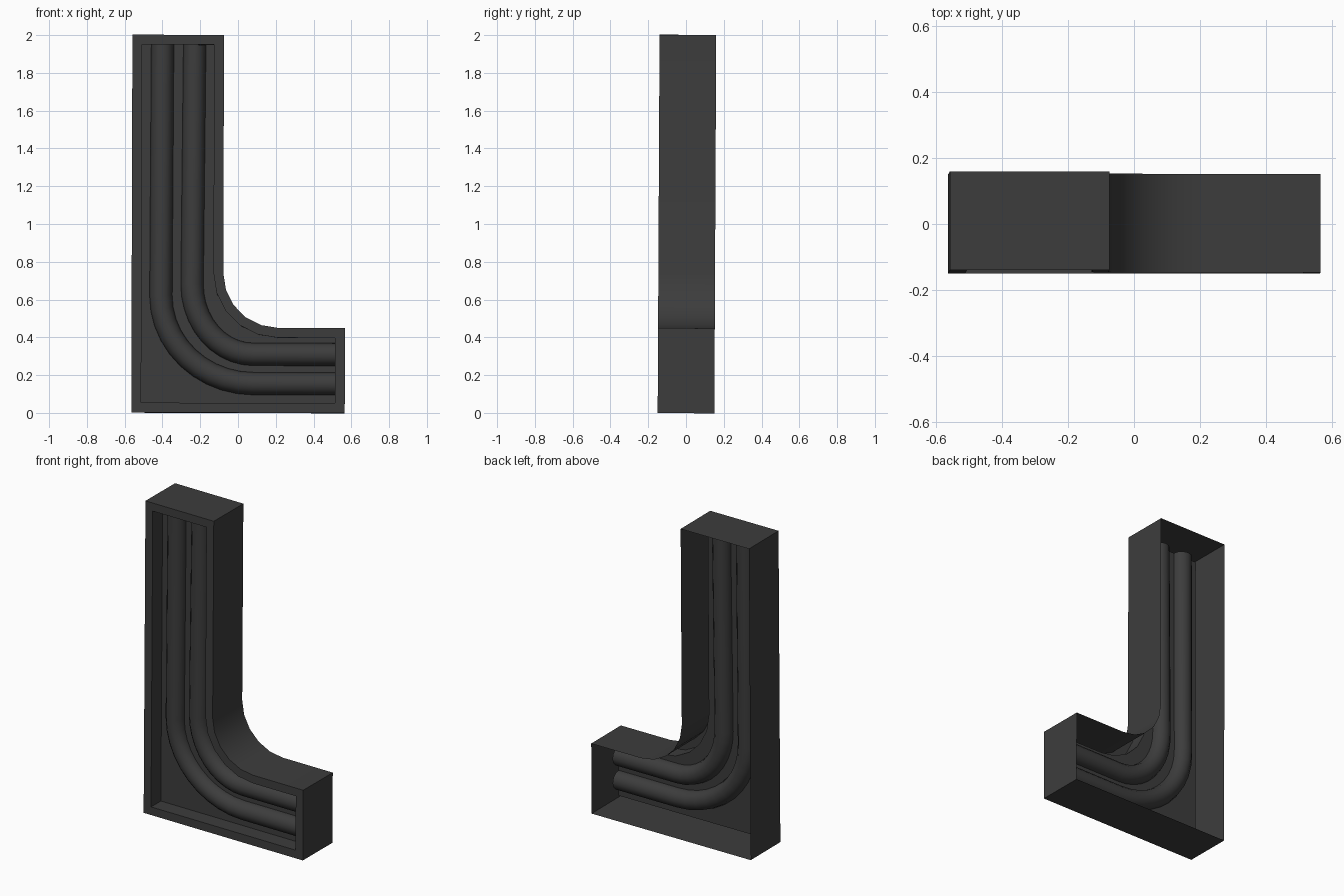
import bpy
import bmesh
import math
from mathutils import Matrix

cube = bpy.data.objects.get("Cube")
if cube:
    bpy.data.objects.remove(cube, do_unlink=True)

FRONT, BACK, PANEL = -0.15, 0.15, -0.05
RIM = 0.052
TILT = Matrix.Rotation(-0.005, 4, "X") @ Matrix.Rotation(0.003, 4, "Y")

grey = bpy.data.materials.new("dark grey")
grey.use_nodes = True
colour = (0.046, 0.046, 0.046, 1)
grey.diffuse_color = colour
grey.node_tree.nodes["Principled BSDF"].inputs["Base Color"].default_value = colour


def arc(cx, cz, rx, rz, steps):
    """Quarter turn from the upright to the foot, as (x, z) points."""
    turns = [math.pi / 2 * i / steps for i in range(steps + 1)]
    return [(cx - rx * math.cos(t), cz - rz * math.sin(t)) for t in turns]


def outline(inset):
    """L-shaped outline with a rounded inner corner."""
    left, right = -0.565 + inset, 0.565 - inset
    low, high = inset, 2 - inset
    radius = 0.29 + inset
    bend = arc(0.21, 0.74, radius, radius, 5)
    return [(left, low), (left, high), (bend[0][0], high), *bend,
            (right, bend[-1][1]), (right, low)]


def finish(obj):
    obj.data.materials.clear()
    obj.data.materials.append(grey)
    obj.matrix_world = TILT
    bpy.ops.object.select_all(action="DESELECT")
    obj.select_set(True)
    bpy.context.view_layer.objects.active = obj
    bpy.ops.object.shade_smooth_by_angle(angle=math.radians(35))


# Open-backed shell: side walls, front rim, recess walls and recessed panel
bm = bmesh.new()
loops = [[bm.verts.new((x, y, z)) for x, z in outline(inset)]
         for inset, y in ((0, BACK), (0, FRONT), (RIM, FRONT), (RIM, PANEL))]
for a, b in zip(loops, loops[1:]):
    for i in range(len(a)):
        j = (i + 1) % len(a)
        bm.faces.new((a[i], a[j], b[j], b[i]))
bm.faces.new(loops[-1])
bmesh.ops.recalc_face_normals(bm, faces=bm.faces)
bm.normal_update()
# The recessed panel must face the front
if bm.faces[:][-1].normal.y > 0:
    bmesh.ops.reverse_faces(bm, faces=bm.faces)
mesh = bpy.data.meshes.new("frame_shell")
bm.to_mesh(mesh)
bm.free()
shell = bpy.data.objects.new("frame_shell", mesh)
bpy.context.collection.objects.link(shell)
finish(shell)


# Two bent tubes running through the panel
def tube(name, top_x, bend):
    path = [(top_x, 2 - RIM), *bend, (0.565 - RIM, bend[-1][1])]
    curve = bpy.data.curves.new(name, "CURVE")
    curve.dimensions = "3D"
    curve.bevel_depth = 0.06
    curve.bevel_resolution = 4
    curve.use_fill_caps = True
    spline = curve.splines.new("POLY")
    spline.points.add(len(path) - 1)
    for point, (x, z) in zip(spline.points, path):
        point.co = (x, PANEL, z, 1)
    obj = bpy.data.objects.new(name, curve)
    bpy.context.collection.objects.link(obj)
    bpy.ops.object.select_all(action="DESELECT")
    obj.select_set(True)
    bpy.context.view_layer.objects.active = obj
    bpy.ops.object.convert(target="MESH")
    finish(bpy.context.view_layer.objects.active)


tube("outer_tube", -0.405, arc(0.08, 0.62, 0.49, 0.465, 10))
tube("inner_tube", -0.235, arc(0.08, 0.68, 0.325, 0.37, 10))
